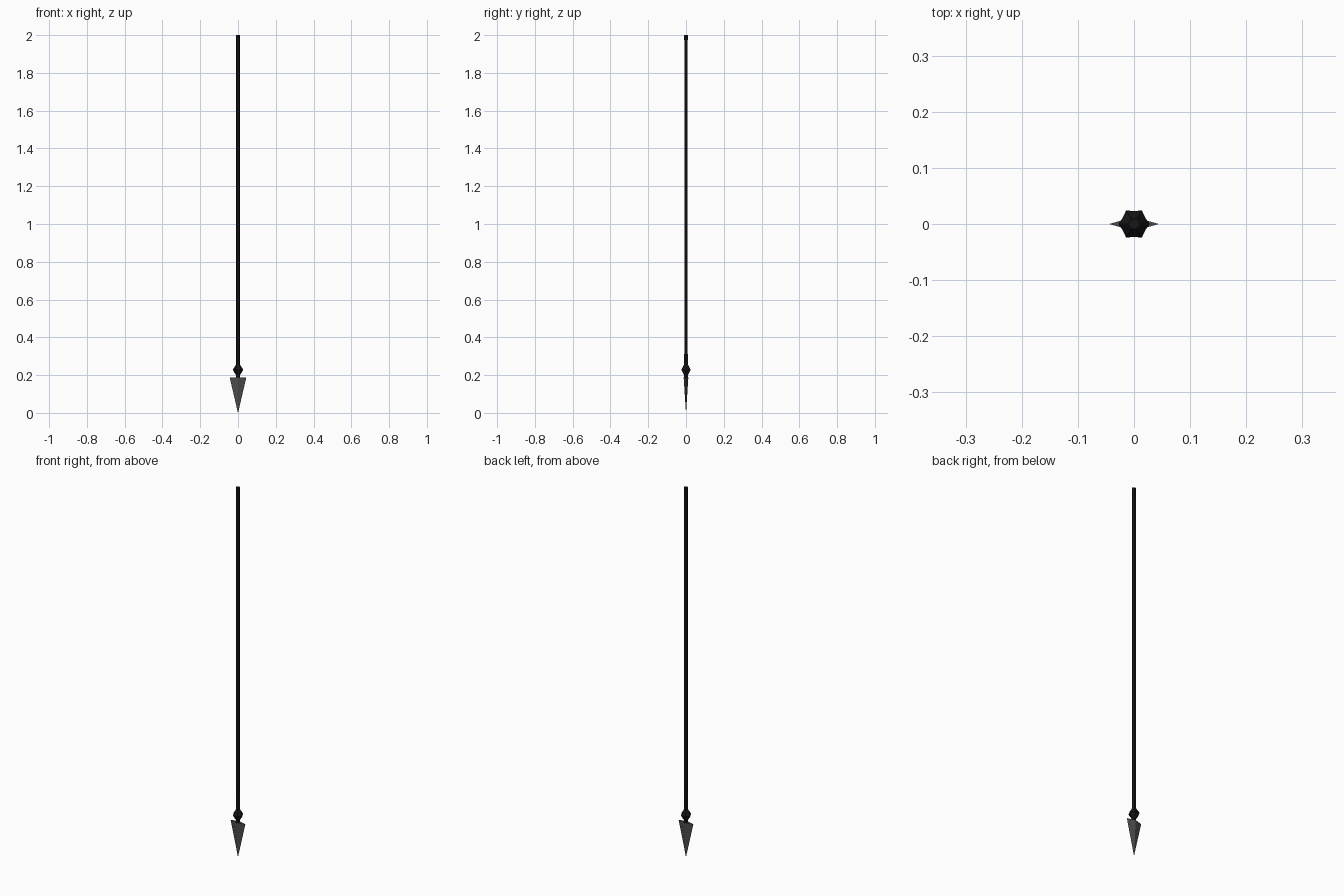
import bpy, bmesh, math

if "Cube" in bpy.data.objects:
    bpy.data.objects.remove(bpy.data.objects["Cube"])

def material(name, rgb):
    m = bpy.data.materials.new(name)
    m.diffuse_color = (*rgb, 1)
    m.use_nodes = True
    m.node_tree.nodes["Principled BSDF"].inputs["Base Color"].default_value = m.diffuse_color
    return m

black = material("black shaft", (0.008, 0.008, 0.009))
steel = material("dark steel", (0.075, 0.075, 0.077))

def loft(name, rings, mat):
    """Skin a stack of equal-length point rings and cap both ends."""
    bm = bmesh.new()
    loops = [[bm.verts.new(p) for p in ring] for ring in rings]
    n = len(loops[0])
    for a, b in zip(loops, loops[1:]):
        for i in range(n):
            j = (i + 1) % n
            bm.faces.new((a[i], a[j], b[j], b[i]))
    bm.faces.new(loops[0][::-1])
    bm.faces.new(loops[-1])
    bmesh.ops.remove_doubles(bm, verts=bm.verts, dist=1e-5)
    bmesh.ops.recalc_face_normals(bm, faces=bm.faces)
    me = bpy.data.meshes.new(name)
    bm.to_mesh(me)
    bm.free()
    me.materials.append(mat)
    ob = bpy.data.objects.new(name, me)
    bpy.context.collection.objects.link(ob)
    return ob

def ring(z, r, n=6, dent=1.0):
    # dent pulls in every second point to make a star
    return [(r * (dent if i % 2 else 1) * math.cos(i * math.tau / n),
             r * (dent if i % 2 else 1) * math.sin(i * math.tau / n), z) for i in range(n)]

def diamond(z, w, t):
    return [(w, 0, z), (0, t, z), (-w, 0, z), (0, -t, z)]

# Shaft with butt cap and lower sleeve
loft("shaft", [ring(0.18, 0.0095), ring(1.99, 0.0095)], black)
loft("butt_cap", [ring(1.975, 0.0108), ring(2.0, 0.0108)], black)
loft("sleeve", [ring(0.19, 0.011), ring(0.26, 0.011), ring(0.40, 0.0102)], black)

# Six-pointed collar
loft("collar", [ring(0.198, 0.009, 12), ring(0.228, 0.028, 12, 0.82), ring(0.258, 0.009, 12)], black)

# Socket under the collar, and the diamond-section blade
loft("socket", [ring(0.172, 0.011), ring(0.20, 0.011)], black)
loft("blade", [diamond(0.0, 0.0004, 0.0002), diamond(0.188, 0.044, 0.0125)], steel)
